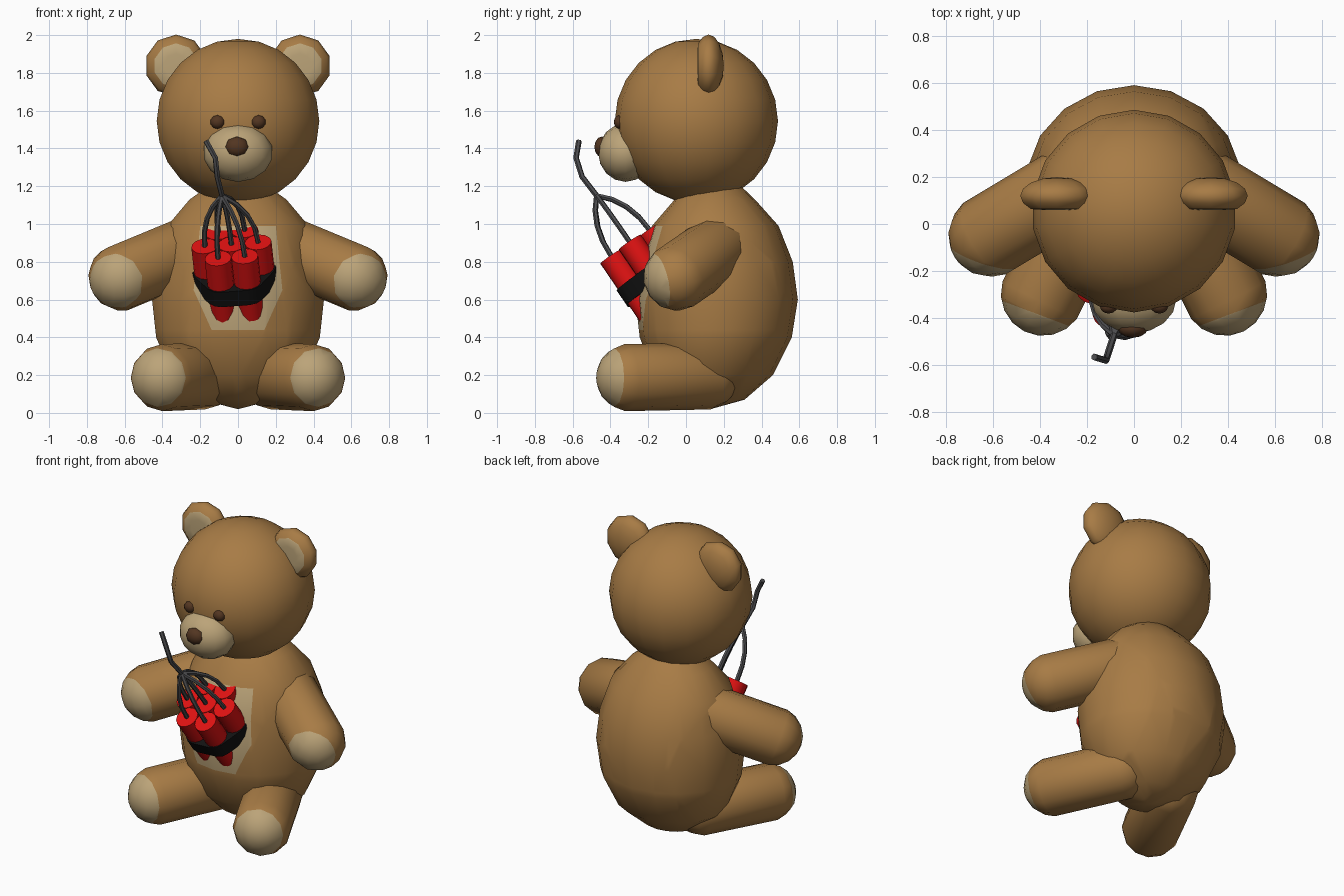
import bpy, bmesh, math
from mathutils import Vector, Matrix

if "Cube" in bpy.data.objects:
    bpy.data.objects.remove(bpy.data.objects["Cube"])


def mat(name, rgb):
    m = bpy.data.materials.new(name)
    m.diffuse_color = (*rgb, 1)
    m.use_nodes = True
    m.node_tree.nodes["Principled BSDF"].inputs["Base Color"].default_value = m.diffuse_color
    return m


FUR = mat("brown_fur", (0.39, 0.20, 0.060))
PAD = mat("tan_pad", (0.50, 0.37, 0.19))
DARK = mat("dark_brown", (0.085, 0.036, 0.015))
RED = mat("red_stick", (0.75, 0.006, 0.006))
BLACK = mat("black_band", (0.006, 0.006, 0.006))
GREY = mat("grey_fuse", (0.075, 0.075, 0.08))


def finish(name, bm, mats, angle=60):
    bmesh.ops.recalc_face_normals(bm, faces=bm.faces[:])
    me = bpy.data.meshes.new(name)
    bm.to_mesh(me)
    bm.free()
    ob = bpy.data.objects.new(name, me)
    bpy.context.collection.objects.link(ob)
    for m in mats:
        me.materials.append(m)
    bpy.ops.object.select_all(action='DESELECT')
    ob.select_set(True)
    bpy.context.view_layer.objects.active = ob
    bpy.ops.object.shade_smooth_by_angle(angle=math.radians(angle))
    return ob


def cut(bm, co, no):
    bmesh.ops.bisect_plane(bm, geom=bm.verts[:] + bm.edges[:] + bm.faces[:],
                           plane_co=co, plane_no=no, dist=1e-5)


def sphere(segs, rings, centre, size, rot=None):
    bm = bmesh.new()
    m = Matrix.Translation(centre) @ (rot or Matrix()) @ Matrix.Diagonal((*size, 1))
    bmesh.ops.create_uvsphere(bm, u_segments=segs, v_segments=rings, radius=1, matrix=m)
    return bm


def blob(name, segs, rings, centre, size, material):
    rot = Matrix.Rotation(math.pi / 2, 4, 'X')      # pole faces the front
    finish(name, sphere(segs, rings, centre, (size[0], size[2], size[1]), rot), [material])


def limb(name, base, end, r, pad_dir, pad_dist):
    """Capsule from base to end, with a pad coloured beyond a plane."""
    base, end, n = Vector(base), Vector(end), Vector(pad_dir).normalized()
    bm = bmesh.new()
    bmesh.ops.create_uvsphere(bm, u_segments=12, v_segments=9, radius=r)
    length = (end - base).length
    for v in bm.verts:
        if v.co.z < 0:
            v.co.z -= length
    rot = (end - base).to_track_quat('Z', 'Y').to_matrix().to_4x4()
    bm.transform(Matrix.Translation(end) @ rot)
    co = end + n * pad_dist
    cut(bm, co, n)
    for f in bm.faces:
        f.material_index = int((f.calc_center_median() - co).dot(n) > 0)
    finish(name, bm, [FUR, PAD])


# Body: elliptical rings (z, half width, front y, back y)
RINGS = [(0.07, 0.20, -0.05, 0.31), (0.20, 0.355, -0.17, 0.46), (0.40, 0.44, -0.245, 0.56),
         (0.60, 0.462, -0.268, 0.592), (0.80, 0.44, -0.24, 0.565), (0.99, 0.38, -0.18, 0.49),
         (1.13, 0.26, -0.06, 0.365), (1.22, 0.13, 0.03, 0.27)]
bm = bmesh.new()
N = 18
loops = []
for z, rx, y0, y1 in RINGS:
    loops.append([bm.verts.new((rx * math.sin(a), (y0 + y1) / 2 - (y1 - y0) / 2 * math.cos(a), z))
                  for a in [2 * math.pi * i / N for i in range(N)]])
low, high = bm.verts.new((0, 0.13, 0.02)), bm.verts.new((0, 0.15, 1.25))
for i in range(N):
    j = (i + 1) % N
    for a, b in zip(loops, loops[1:]):
        bm.faces.new((a[i], a[j], b[j], b[i]))
    bm.faces.new((low, loops[0][j], loops[0][i]))
    bm.faces.new((high, loops[-1][i], loops[-1][j]))
# Belly patch outline in x, z
PATCH = [(-0.20, 0.99), (-0.235, 0.65), (-0.14, 0.44), (0.14, 0.44), (0.235, 0.65), (0.20, 0.99)]
planes = []
for (x0, z0), (x1, z1) in zip(PATCH, PATCH[1:] + PATCH[:1]):
    planes.append((Vector((x0, 0, z0)), Vector((z1 - z0, 0, x0 - x1)).normalized()))
for co, no in planes:
    cut(bm, co, no)
for f in bm.faces:
    c = f.calc_center_median()
    f.material_index = int(c.y < 0 and all((c - co).dot(no) < 0 for co, no in planes))
finish("body", bm, [FUR, PAD])

# Head, muzzle and nose
finish("head", sphere(18, 12, (0, 0.055, 1.545), (0.437, 0.432, 0.435)), [FUR])
blob("muzzle", 14, 8, (0, -0.32, 1.378), (0.185, 0.145, 0.155), PAD)
blob("nose", 8, 6, (-0.005, -0.445, 1.408), (0.064, 0.04, 0.055), DARK)

# Paired parts
for s, side in ((1, "right"), (-1, "left")):
    blob(side + "_eye", 10, 6, (s * 0.108, -0.352, 1.54), (0.039, 0.03, 0.037), DARK)
    limb(side + "_arm", (s * 0.25, 0.17, 0.87), (s * 0.612, -0.047, 0.72), 0.18,
         (s * 0.3, -0.9, -0.2), 0.10)
    limb(side + "_leg", (s * 0.19, 0.10, 0.195), (s * 0.388, -0.297, 0.187), 0.18,
         (s * 0.35, -0.93, 0), 0.09)
    # Ear with a flat tan front
    bm = sphere(10, 8, (0, 0, 0), (0.165, 0.165, 0.08), Matrix.Rotation(math.pi / 2, 4, 'X'))
    cut(bm, (0, -0.055, 0), (0, -1, 0))
    for f in bm.faces:
        f.material_index = int(f.calc_center_median().y < -0.0551)
    for v in bm.verts:
        v.co.y = max(v.co.y, -0.06)
    bm.transform(Matrix.Translation((s * 0.328, 0.12, 1.838)))
    finish(side + "_ear", bm, [FUR, PAD])

# Stick bundle frame: u runs up the sticks, e across, w to the back
u = Vector((-0.09, -0.56, 0.82)).normalized()
w = Vector((0, 0.82, 0.56)).normalized()
e = w.cross(u).normalized()
if e.x < 0:
    e = -e
w = u.cross(e).normalized()
top = Vector((-0.035, -0.29, 0.893))
R, L = 0.071, 0.37
joint = Vector((-0.085, -0.473, 1.15))


def polar(a, r):
    return e * (r * math.cos(a)) + w * (r * math.sin(a))


def fuse(name, pts, r):
    cu = bpy.data.curves.new(name, 'CURVE')
    cu.dimensions = '3D'
    cu.bevel_depth, cu.bevel_resolution, cu.use_fill_caps = r, 1, True
    sp = cu.splines.new('POLY')
    sp.points.add(len(pts) - 1)
    for p, q in zip(sp.points, pts):
        p.co = (*q, 1)
    cu.materials.append(GREY)
    ob = bpy.data.objects.new(name, cu)
    bpy.context.collection.objects.link(ob)
    bpy.ops.object.select_all(action='DESELECT')
    ob.select_set(True)
    bpy.context.view_layer.objects.active = ob
    bpy.ops.object.convert(target='MESH')
    bpy.ops.object.shade_smooth_by_angle(angle=math.radians(50))


# Seven sticks, each with a bent fuse
offsets = [Vector((0, 0, 0))] + [polar(math.pi / 3 * i, 2 * R) for i in range(6)]
frame = u.to_track_quat('Z', 'Y').to_matrix().to_4x4()
for k, o in enumerate(offsets):
    cap = top + o
    bm = bmesh.new()
    bmesh.ops.create_cone(bm, cap_ends=True, segments=14, radius1=R, radius2=R, depth=L,
                          matrix=Matrix.Translation(cap - u * L / 2) @ frame)
    finish("stick_%d" % k, bm, [RED], 40)
    bend = cap + u * 0.2
    fuse("stick_fuse_%d" % k,
         [cap.lerp(bend, t).lerp(bend.lerp(joint, t), t) for t in (0, 0.25, 0.5, 0.75, 1)], 0.014)
fuse("main_fuse", [joint, (-0.11, -0.55, 1.25), (-0.12, -0.582, 1.35), (-0.17, -0.567, 1.44)], 0.015)

# Band hugging the outer sticks
bm = bmesh.new()
ring = [offsets[i + 1] + polar(math.pi / 3 * i + d, R + 0.008)
        for i in range(6) for d in (-math.pi / 6, 0, math.pi / 6)]
a = [bm.verts.new(top + p - u * 0.26) for p in ring]
b = [bm.verts.new(top + p - u * 0.165) for p in ring]
bm.faces.new(a)
bm.faces.new(b)
for i in range(len(ring)):
    j = (i + 1) % len(ring)
    bm.faces.new((a[i], a[j], b[j], b[i]))
finish("band", bm, [BLACK], 35)
